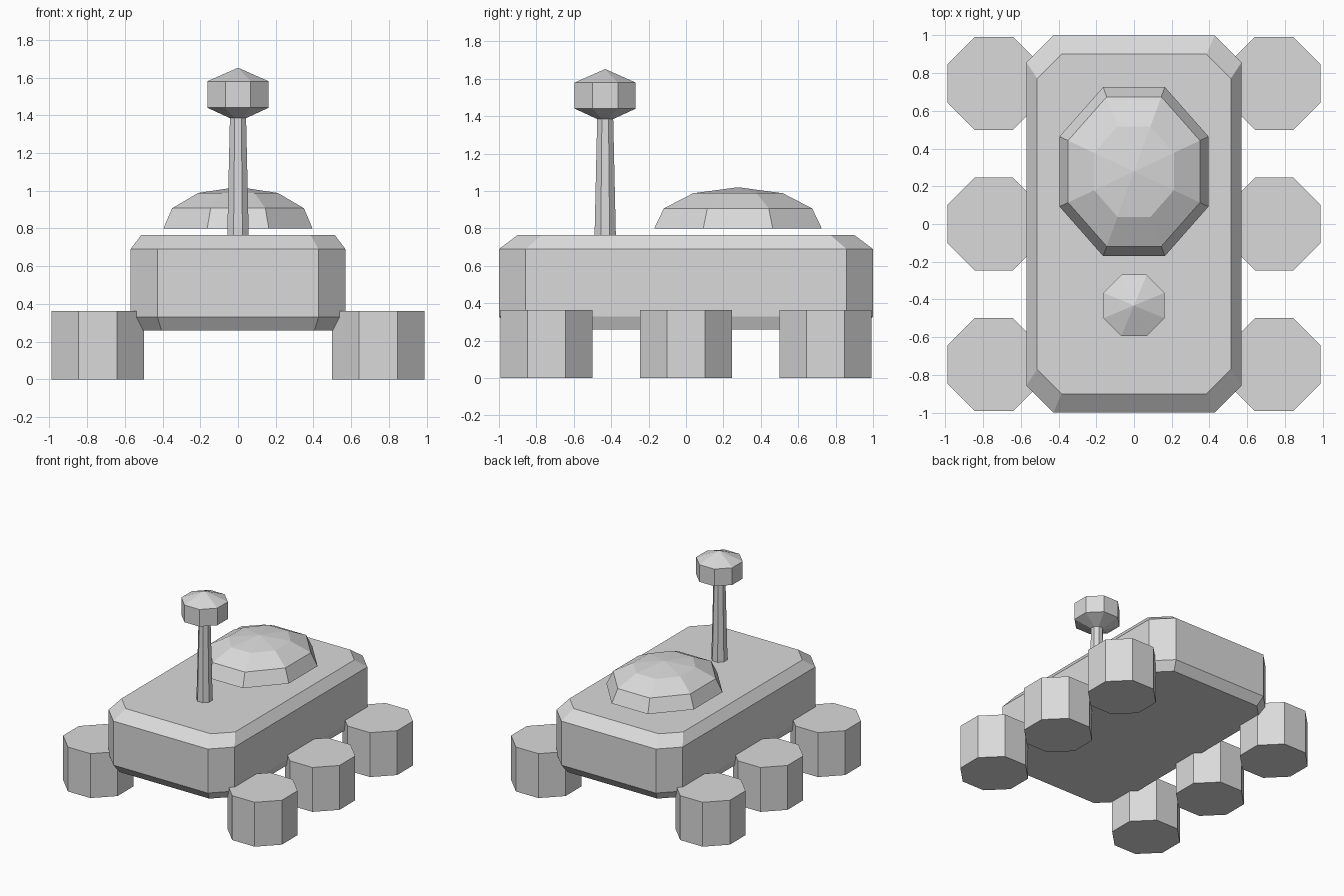
import bpy
import bmesh
import math

cube = bpy.data.objects.get("Cube")
if cube:
    bpy.data.objects.remove(cube, do_unlink=True)

# One plain grey for the whole model
grey = bpy.data.materials.new("light grey")
grey.use_nodes = True
GREY = (0.7, 0.7, 0.7, 1)
grey.diffuse_color = GREY
grey.node_tree.nodes["Principled BSDF"].inputs["Base Color"].default_value = GREY


def octagon(half_x, half_y):
    """Eight-sided outline, flat on all four sides, with the given half widths."""
    r = 1 / math.cos(math.pi / 8)
    angles = [(i + 0.5) * math.pi / 4 for i in range(8)]
    return [(half_x * r * math.cos(a), half_y * r * math.sin(a)) for a in angles]


def chamfered_box(half_x, half_y, cut):
    """Rectangle outline with cut corners, counter-clockwise."""
    x, y = half_x - cut, half_y - cut
    return [(half_x, -y), (half_x, y), (x, half_y), (-x, half_y),
            (-half_x, y), (-half_x, -y), (-x, -half_y), (x, -half_y)]


def loft(name, outline, levels, location=(0, 0, 0)):
    """Stack scaled copies of an outline; a scale of zero makes a point."""
    bm = bmesh.new()
    rings = []
    for scale, z in levels:
        points = outline if scale else [(0, 0)]
        rings.append([bm.verts.new((x * scale, y * scale, z)) for x, y in points])
    n = len(outline)
    for low, high in zip(rings, rings[1:]):
        for i in range(n):
            j = (i + 1) % n
            corners = [low[i % len(low)], low[j % len(low)],
                       high[j % len(high)], high[i % len(high)]]
            bm.faces.new(list(dict.fromkeys(corners)))
    for ring in (rings[0], rings[-1]):
        if len(ring) > 1:
            bm.faces.new(ring)
    bmesh.ops.recalc_face_normals(bm, faces=bm.faces)
    mesh = bpy.data.meshes.new(name)
    bm.to_mesh(mesh)
    bm.free()
    mesh.materials.append(grey)
    obj = bpy.data.objects.new(name, mesh)
    obj.location = location
    bpy.context.collection.objects.link(obj)
    return obj


# Hull with bevelled top and bottom rims
loft("body", chamfered_box(0.57, 1.0, 0.143),
     [(0.95, 0.26), (1, 0.33), (1, 0.69), (0.9, 0.765)])

# Faceted dome hovering just above the rear deck
loft("dome", octagon(0.395, 0.448),
     [(1, 0.80), (0.885, 0.907), (0.535, 0.988), (0, 1.02)], (0, 0.278, 0))

# Tapered mast and its pointed sensor head
loft("mast", octagon(0.057, 0.057), [(1, 0.76), (0.75, 1.39)], (0, -0.432, 0))
loft("mast_head", octagon(0.163, 0.163),
     [(0, 1.365), (1, 1.44), (1, 1.58), (0, 1.652)], (0, -0.432, 0))

# Three drum-shaped feet on each side
for side, x in (("right", -0.743), ("left", 0.743)):
    for place, y in (("front", -0.745), ("middle", 0), ("back", 0.745)):
        loft(f"{place}_{side}_foot", octagon(0.246, 0.246),
             [(1, 0), (1, 0.363)], (x, y, 0))
